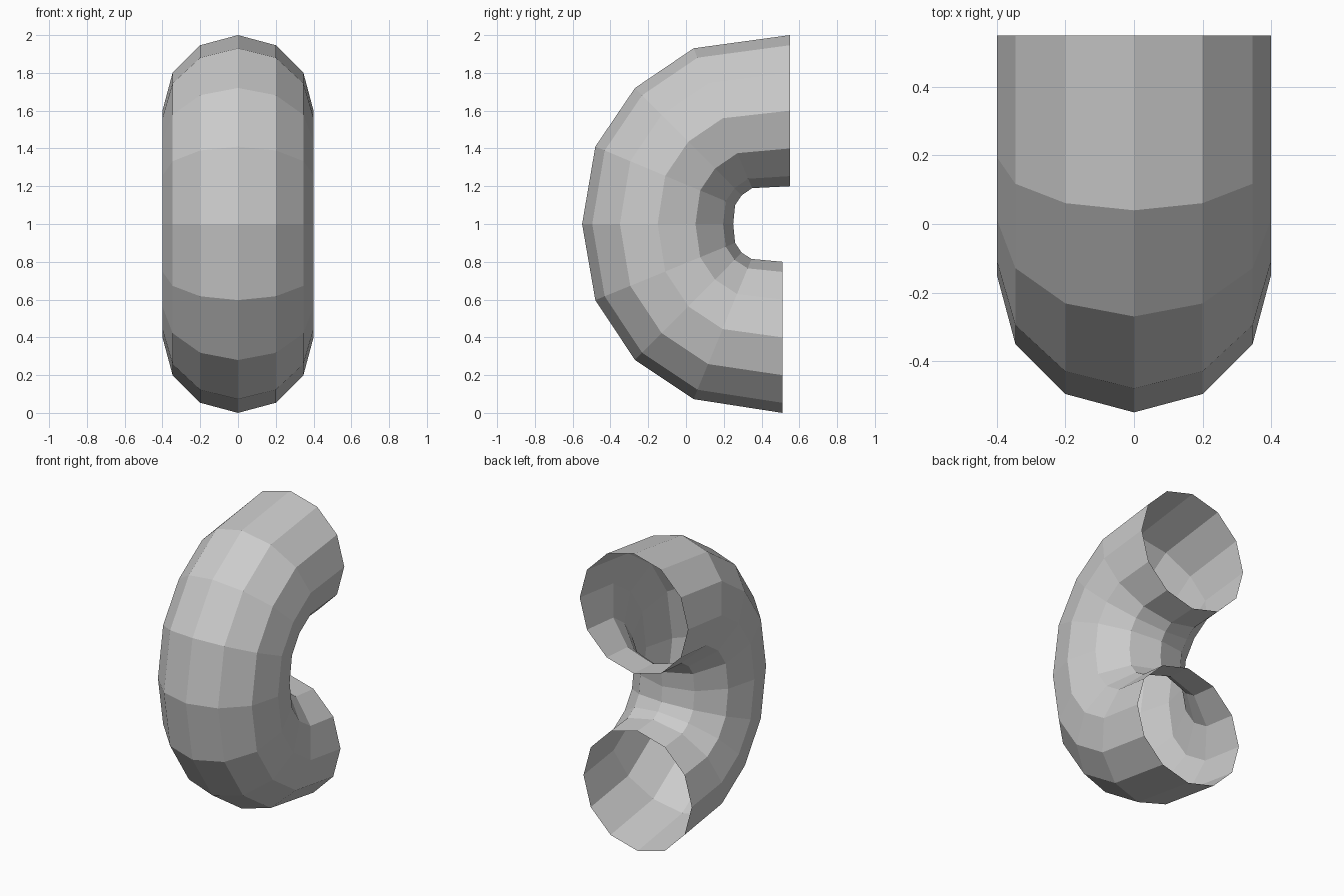
import bpy, bmesh
from math import sin, cos, tau

if "Cube" in bpy.data.objects:
    bpy.data.objects.remove(bpy.data.objects["Cube"])

# Outer and inner points (y, z) of each ring along the bent tube
rings = [((0.55, 2.00), (0.55, 1.20)),
         ((0.04, 1.93), (0.35, 1.19)),
         ((-0.27, 1.72), (0.295, 1.152)),
         ((-0.48, 1.41), (0.26, 1.10)),
         ((-0.55, 1.00), (0.25, 1.00)),
         ((-0.48, 0.597), (0.26, 0.90)),
         ((-0.27, 0.28), (0.295, 0.848)),
         ((0.04, 0.073), (0.347, 0.815)),
         ((0.51, 0.00), (0.51, 0.80))]
SIDES, RADIUS = 12, 0.4


def ring(bm, outer, inner):
    """Twelve-sided ring whose diameter runs from outer to inner."""
    cy, cz = (outer[0] + inner[0]) / 2, (outer[1] + inner[1]) / 2
    dy, dz = outer[0] - cy, outer[1] - cz
    angles = [tau * i / SIDES for i in range(SIDES)]
    return [bm.verts.new((RADIUS * sin(a), cy + dy * cos(a), cz + dz * cos(a)))
            for a in angles]


# Bent pipe, open at both ends
bm = bmesh.new()
loops = [ring(bm, o, i) for o, i in rings]
for a, b in zip(loops, loops[1:]):
    for i in range(SIDES):
        j = (i + 1) % SIDES
        bm.faces.new((a[i], b[i], b[j], a[j]))

# Make the flat faces point out of the tube
bm.normal_update()
first = bm.faces[:][0]
if first.normal.z < 0:
    bmesh.ops.reverse_faces(bm, faces=bm.faces[:])

mesh = bpy.data.meshes.new("pipe_bend")
bm.to_mesh(mesh)
bm.free()
bpy.context.collection.objects.link(bpy.data.objects.new("pipe_bend", mesh))
